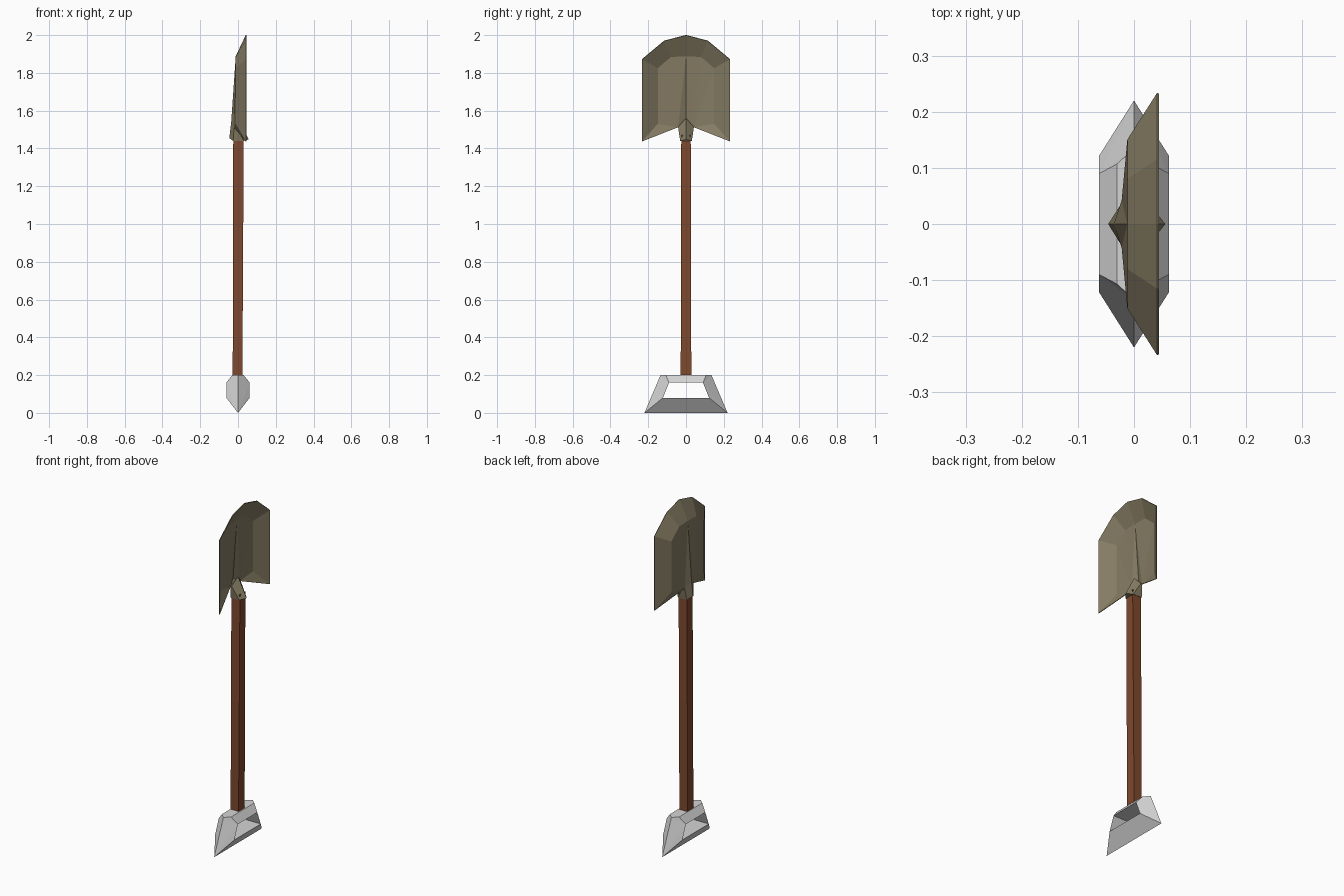
import bpy, bmesh

if "Cube" in bpy.data.objects:
    bpy.data.objects.remove(bpy.data.objects["Cube"])


def material(name, rgb):
    m = bpy.data.materials.new(name)
    m.diffuse_color = (*rgb, 1)
    m.use_nodes = True
    m.node_tree.nodes["Principled BSDF"].inputs["Base Color"].default_value = m.diffuse_color
    return m


bronze = material("dull bronze", (0.235, 0.20, 0.125))
wood = material("brown wood", (0.21, 0.065, 0.026))
steel = material("pale steel", (0.66, 0.66, 0.66))


def build(name, polys, mat, recalc=True):
    """Make an object from a list of polygons given as coordinates."""
    bm = bmesh.new()
    for p in polys:
        bm.faces.new([bm.verts.new(c) for c in p])
    bmesh.ops.remove_doubles(bm, verts=bm.verts, dist=0.0005)
    if recalc:
        bmesh.ops.recalc_face_normals(bm, faces=bm.faces)
    me = bpy.data.meshes.new(name)
    bm.to_mesh(me)
    bm.free()
    me.materials.append(mat)
    ob = bpy.data.objects.new(name, me)
    bpy.context.collection.objects.link(ob)
    return ob


def mirrored(polys, axis):
    """Add the mirror image of every polygon across one axis."""
    flip = lambda c: tuple(-v if i == axis else v for i, v in enumerate(c))
    return polys + [[flip(c) for c in reversed(p)] for p in polys]


def loft(rings):
    """Side faces between successive rings plus both end caps."""
    polys = [rings[0][::-1], rings[-1]]
    for a, b in zip(rings, rings[1:]):
        n = len(a)
        polys += [[a[i], a[(i + 1) % n], b[(i + 1) % n], b[i]] for i in range(n)]
    return polys


# Handle: square shaft, slightly tapered
def square(x0, x1, h, z):
    return [(x0, -h, z), (x1, -h, z), (x1, h, z), (x0, h, z)]


build("handle", loft([square(-0.028, 0.023, 0.028, 0.19),
                      square(-0.027, 0.027, 0.027, 0.84),
                      square(-0.025, 0.030, 0.025, 1.47)]), wood)

# Foot blade: wedge frame with a trapezoid hole through it
tip, ridge = (0, 0.22, 0.0), (0, 0.135, 0.2)
low, high, top = (0.062, 0.122, 0.08), (0.062, 0.09, 0.16), (0.03, 0.107, 0.2)
my = lambda c: (c[0], -c[1], c[2])
mx = lambda c: (-c[0], c[1], c[2])
ends = [[tip, low, high], [tip, high, ridge], [ridge, high, top]]
polys = mirrored(mirrored(ends, 1), 0)
polys += mirrored([[tip, my(tip), my(low), low],
                   [high, my(high), my(top), top]], 0)
polys += mirrored([[low, high, mx(high), mx(low)]], 1)
polys += [[low, mx(low), mx(my(low)), my(low)],
          [high, mx(high), mx(my(high)), my(high)],
          [ridge, top, my(top), my(ridge), mx(my(top)), mx(top)]]
build("foot_blade", polys, steel)

# Spade blade: dished sheet with a centre crease, half modelled and mirrored
rim = [(0.043, 0.233, 1.437), (0.043, 0.233, 1.872),
       (0.043, 0.115, 1.97), (0.043, 0, 2.0)]
pan = [(-0.01, 0.15, 1.53), (-0.01, 0.15, 1.825),
       (-0.01, 0.08, 1.885), (-0.01, 0, 1.888)]
neck, spine = (-0.02, 0.042, 1.512), (-0.034, 0, 1.54)
half = [[rim[i], rim[i + 1], pan[i + 1], pan[i]] for i in range(3)]
half += [[rim[0], pan[0], neck], [neck, pan[0], pan[1]],
         [neck, pan[1], pan[2]], [neck, pan[2], pan[3]], [neck, pan[3], spine]]
blade = build("spade_blade", mirrored(half, 1), bronze)
sheet = blade.modifiers.new("thickness", 'SOLIDIFY')
sheet.thickness = 0.004
sheet.offset = 0


# Socket: six-sided collar joining handle and blade
def collar(back, b, f, front, h, zb, zm, zf):
    return [(back, 0, zb), (b, -h, zm), (f, -h, zm),
            (front, 0, zf), (f, h, zm), (b, h, zm)]


build("socket", loft([collar(-0.046, -0.026, 0.031, 0.056, 0.031, 1.455, 1.44, 1.448),
                      collar(-0.036, -0.02, -0.012, 0.0, 0.042, 1.54, 1.515, 1.56)]),
      bronze)
